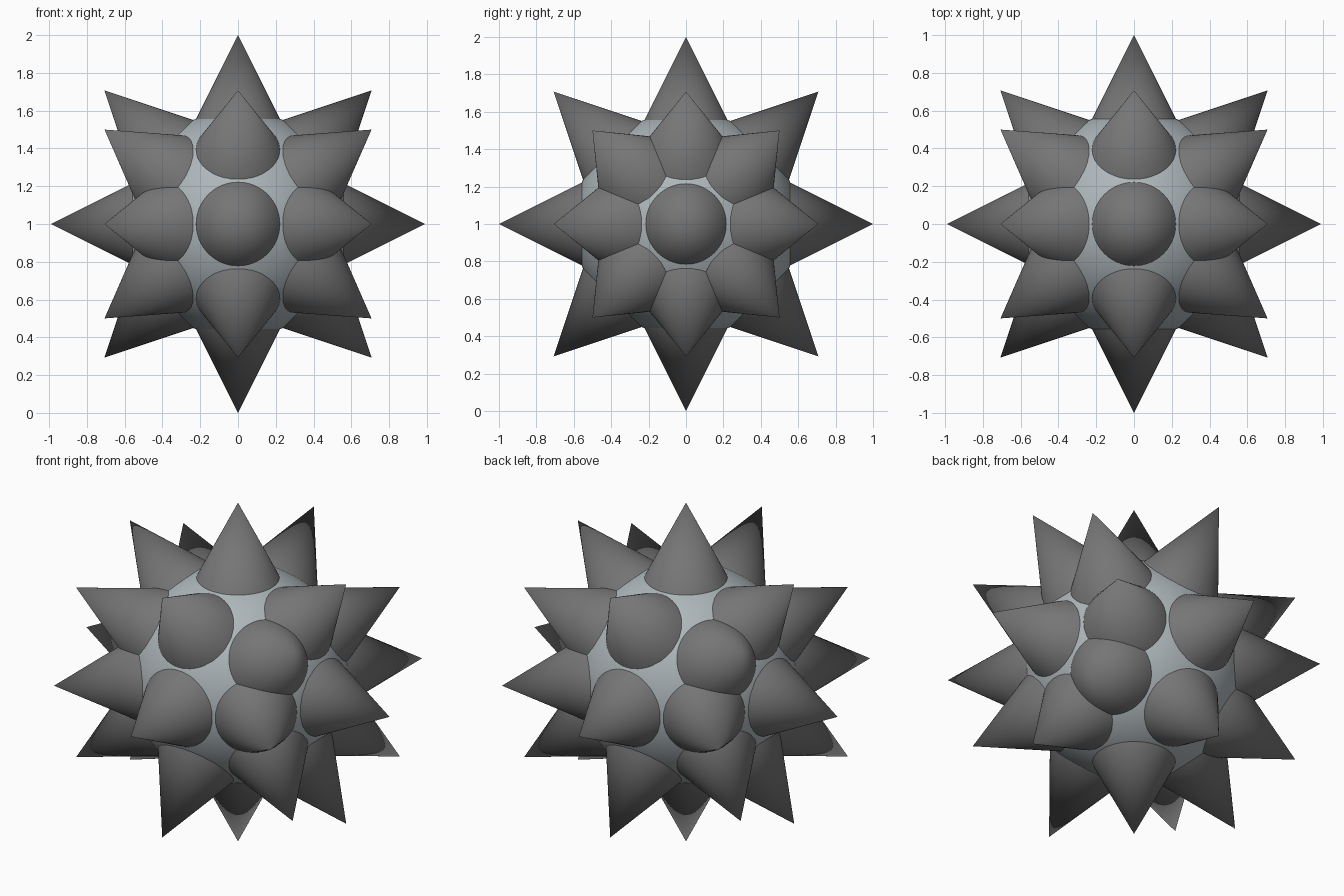
import bpy
import math
from mathutils import Vector

if "Cube" in bpy.data.objects:
    bpy.data.objects.remove(bpy.data.objects["Cube"])

CENTER = Vector((0, 0, 1))
BODY_RADIUS = 0.6
ROOT = 0.5          # distance from the centre to each spike's buried base


def material(name, color):
    mat = bpy.data.materials.new(name)
    mat.diffuse_color = (*color, 1)
    mat.use_nodes = True
    mat.node_tree.nodes["Principled BSDF"].inputs["Base Color"].default_value = mat.diffuse_color
    return mat


body_grey = material("pale blue grey", (0.42, 0.47, 0.49))
spike_grey = material("dark grey", (0.18, 0.18, 0.18))


def finish(name, mat):
    obj = bpy.context.object
    obj.name = name
    obj.data.materials.append(mat)
    bpy.ops.object.shade_smooth_by_angle(angle=math.radians(35))


def spike(name, direction, reach=1.0):
    """Cone pointing outward, its base sunk inside the ball."""
    d = Vector(direction).normalized()
    length = reach - ROOT
    bpy.ops.mesh.primitive_cone_add(
        vertices=64, radius1=length * 0.5, radius2=0, depth=length,
        location=CENTER + d * (ROOT + length / 2),
        rotation=d.to_track_quat('Z', 'Y').to_euler())
    finish(name, spike_grey)


# Round body
bpy.ops.mesh.primitive_uv_sphere_add(
    segments=64, ring_count=32, radius=BODY_RADIUS, location=CENTER)
finish("body", body_grey)

# Three rings of eight spikes around the x axis
for ring, tilt in (("left", -45), ("middle", 0), ("right", 45)):
    t = math.radians(tilt)
    for i in range(8):
        a = i * math.tau / 8
        spike(f"{ring}_spike_{i + 1}",
              (math.sin(t), math.cos(t) * math.cos(a), math.cos(t) * math.sin(a)))

# One spike on each side pole
for side, sx in (("left", -1), ("right", 1)):
    spike(f"{side}_pole_spike", (sx, 0, 0), 0.99)
